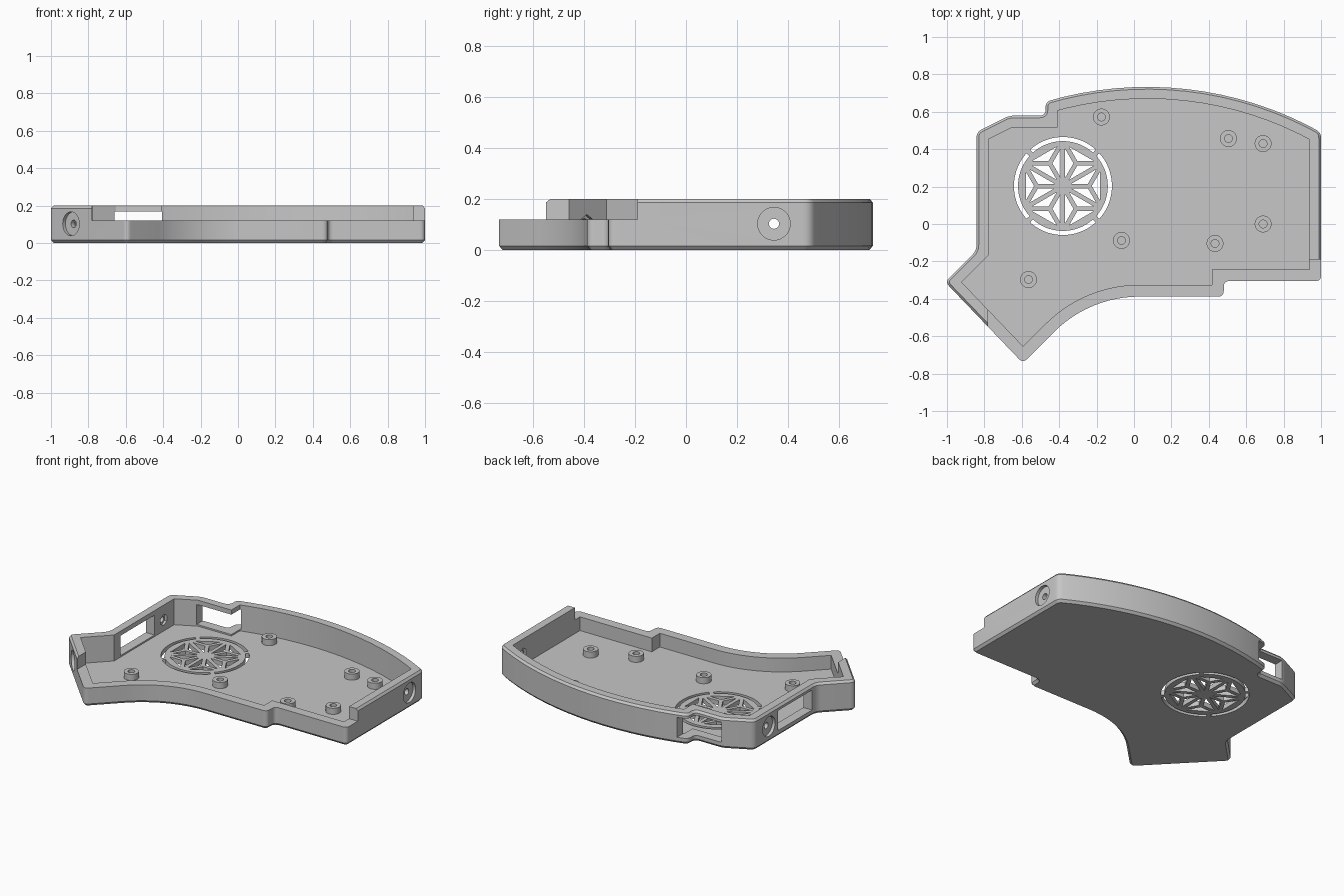
import bpy, bmesh
from math import sin, cos, pi, radians
from mathutils import Vector, Matrix

old = bpy.data.objects.get("Cube")
if old:
    bpy.data.objects.remove(old, do_unlink=True)

WALL, FLOOR, TOP, LOW = 0.063, 0.03, 0.20, 0.12
COLOUR = (0.57, 0.57, 0.57, 1)

grey = bpy.data.materials.new("light_grey")
grey.use_nodes = True
grey.diffuse_color = COLOUR
grey.node_tree.nodes["Principled BSDF"].inputs["Base Color"].default_value = COLOUR


# ---- 2D helpers (counter-clockwise outlines)
def arc(cx, cy, r, a0, a1, n):
    steps = [radians(a0 + (a1 - a0) * i / n) for i in range(n + 1)]
    return [Vector((cx + r * cos(a), cy + r * sin(a))) for a in steps]


def inset(pts, d):
    out = []
    for i, p in enumerate(pts):
        e1 = (p - pts[i - 1]).normalized()
        e2 = (pts[(i + 1) % len(pts)] - p).normalized()
        n1, n2 = Vector((-e1.y, e1.x)), Vector((-e2.y, e2.x))
        out.append(p + (n1 + n2) * d / (1 + n1.dot(n2)))
    return out


def rounded(pts, radius, n=5):
    """Round every sharp corner with a quadratic blend."""
    out = []
    for i, p in enumerate(pts):
        u = pts[i - 1] - p
        v = pts[(i + 1) % len(pts)] - p
        if u.angle(v) > radians(165):
            out.append(p)
            continue
        a, b = p + u.normalized() * radius, p + v.normalized() * radius
        for k in range(n + 1):
            t = k / n
            out.append(a * (1 - t) ** 2 + p * 2 * t * (1 - t) + b * t * t)
    return out


# ---- mesh helpers
def add_loft(bm, layers):
    """Closed solid through (outline, z) layers."""
    rings = [[bm.verts.new((p.x, p.y, z)) for p in pts] for pts, z in layers]
    for lo, hi in zip(rings, rings[1:]):
        for i in range(len(lo)):
            j = (i + 1) % len(lo)
            bm.faces.new((lo[i], lo[j], hi[j], hi[i]))
    bm.faces.new(rings[0][::-1])
    bm.faces.new(rings[-1])


def make(name, bm):
    bmesh.ops.recalc_face_normals(bm, faces=bm.faces)
    me = bpy.data.meshes.new(name)
    bm.to_mesh(me)
    bm.free()
    me.materials.append(grey)
    ob = bpy.data.objects.new(name, me)
    bpy.context.collection.objects.link(ob)
    return ob


def loft(name, *layers):
    bm = bmesh.new()
    add_loft(bm, layers)
    return make(name, bm)


def box(name, x0, x1, y0, y1, z0, z1):
    pts = [Vector(p) for p in ((x0, y0), (x1, y0), (x1, y1), (x0, y1))]
    return loft(name, (pts, z0), (pts, z1))


def rod(name, center, direction, r, depth, sides):
    bm = bmesh.new()
    turn = Vector(direction).to_track_quat('Z', 'Y').to_matrix().to_4x4()
    bmesh.ops.create_cone(bm, cap_ends=True, segments=sides, radius1=r, radius2=r,
                          depth=depth, matrix=Matrix.Translation(center) @ turn)
    return make(name, bm)


def carve(ob, cutters):
    for c in cutters:
        c.hide_render = True
        m = ob.modifiers.new(c.name, 'BOOLEAN')
        m.operation, m.solver, m.object = 'DIFFERENCE', 'EXACT', c
    bpy.context.view_layer.update()
    done = bpy.data.meshes.new_from_object(ob.evaluated_get(bpy.context.evaluated_depsgraph_get()))
    ob.modifiers.clear()
    ob.data = done
    for c in cutters:
        bpy.data.objects.remove(c, do_unlink=True)


def smooth(ob):
    bpy.ops.object.select_all(action='DESELECT')
    ob.select_set(True)
    bpy.context.view_layer.objects.active = ob
    bpy.ops.object.shade_smooth_by_angle(angle=radians(25))


# ---- tray outline: straight runs, the hollow front arc and the bowed back arc
front = [(-0.842, 0.492), (-0.842, -0.142), (-1.01, -0.31), (-0.594, -0.744)]
right = [(0.48, -0.388), (0.48, -0.305), (1, -0.305)]
outline = [Vector(p) for p in front]
outline += arc(0.03, -1.035, 0.647, 135, 90, 12)
outline += [Vector(p) for p in right]
outline += arc(0.07, -1.167, 1.90, 60.7, 106.6, 16)
outline += [Vector((-0.473, 0.58)), Vector((-0.666, 0.58))]

outer = rounded(outline, 0.03)
inner = inset(outline, WALL)
tray = loft("tray", (inset(outer, 0.014), 0), (outer, 0.016),
            (outer, TOP - 0.014), (inset(outer, 0.012), TOP))

# ---- cavity, lowered front wall and the two wall windows
cutters = [
    loft("cavity", (inner, FLOOR), (inner, 0.5)),
    box("low_front", -0.78, 1.2, -1.2, -0.19, LOW, 0.6),
    box("back_window", -0.66, -0.405, 0.45, 0.8, 0.04, 0.17),
    box("left_window", -0.95, -0.74, -0.1, 0.25, 0.04, 0.17),
]

# ---- screw ports: round recess outside, hex recess inside, hole between
ports = [((-0.842, 0.345), (-1, 0)), ((1, 0.345), (1, 0)), ((-0.893, -0.432), (-0.72, -0.69))]
for i, (spot, out) in enumerate(ports):
    p, n = Vector((*spot, 0.103)), Vector((*out, 0)).normalized()
    cutters.append(rod(f"port_recess_{i}", p, n, 0.064, 0.04, 32))
    cutters.append(rod(f"port_hole_{i}", p - n * 0.03, n, 0.02, 0.12, 20))
    cutters.append(rod(f"port_hex_{i}", p - n * 0.063, n, 0.036, 0.03, 6))

# ---- grille: six-fold star of triangles inside a broken ring
hub = Vector((-0.38, 0.203))
bm = bmesh.new()
for k in range(6):
    a, b = [hub + 0.243 * Vector((cos(t), sin(t)))
            for t in (pi / 6 + k * pi / 3, pi / 2 + k * pi / 3)]
    mid = (hub + a + b) / 3
    for tri in ((hub, a, mid), (a, b, mid), (b, hub, mid)):
        cut = inset(list(tri), 0.012)
        add_loft(bm, [(cut, -0.1), (cut, 0.1)])
for k in range(4):
    a0, a1 = 48 + 90 * k, 132 + 90 * k
    slot = arc(*hub, 0.262, a0, a1, 20) + arc(*hub, 0.24, a1, a0, 20)
    add_loft(bm, [(slot, -0.1), (slot, 0.1)])
cutters.append(make("grille", bm))

carve(tray, cutters)
smooth(tray)

# ---- standoff posts with blind holes
posts = [(-0.174, 0.572), (0.505, 0.457), (0.69, 0.43), (0.69, 0),
         (0.433, -0.104), (-0.067, -0.088), (-0.564, -0.297)]
for i, (x, y) in enumerate(posts):
    post = rod(f"standoff_{i + 1}", (x, y, 0.045), (0, 0, 1), 0.045, 0.05, 32)
    carve(post, [rod("bore", (x, y, 0.08), (0, 0, 1), 0.021, 0.1, 24)])
    smooth(post)
